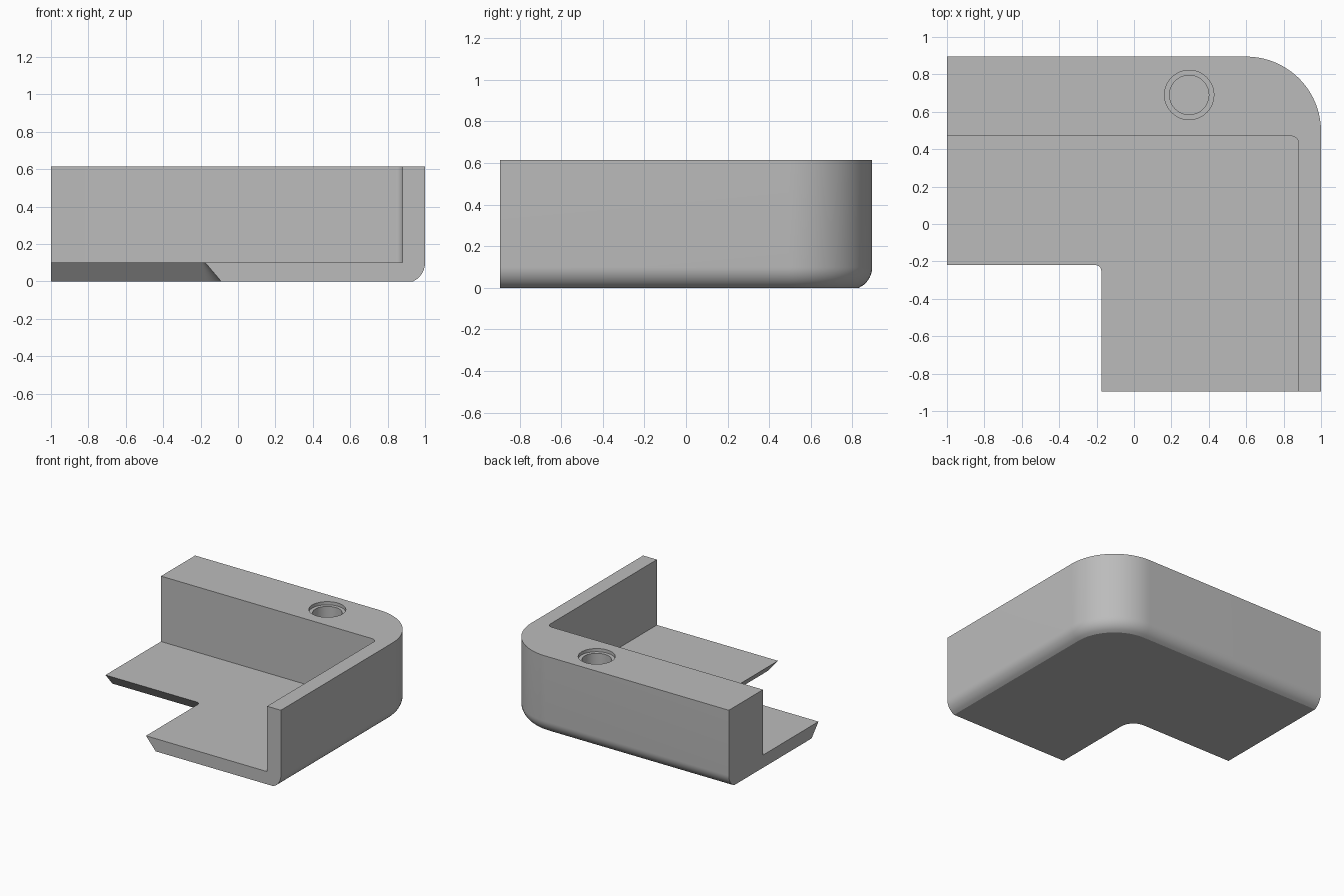
import bpy
import bmesh
from math import cos, sin, pi, sqrt, radians

if "Cube" in bpy.data.objects:
    bpy.data.objects.remove(bpy.data.objects["Cube"])

HEIGHT, FLOOR = 0.615, 0.1
LEFT, FRONT = -1.0, -0.895
STEPS = 20

grey = bpy.data.materials.new("plain grey")
grey.use_nodes = True
grey.diffuse_color = (0.5, 0.5, 0.5, 1)
grey.node_tree.nodes["Principled BSDF"].inputs["Base Color"].default_value = (0.5, 0.5, 0.5, 1)


def corner_path(x, y, r, z):
    """L-shaped line from the left end, round a corner, to the front end."""
    arc = [pi / 2 * (1 - i / STEPS) for i in range(STEPS + 1)]
    bend = [(x - r + r * cos(a), y - r + r * sin(a), z) for a in arc]
    return [(LEFT, y, z)] + bend + [(x, FRONT, z)]


def finish(name, bm):
    bmesh.ops.recalc_face_normals(bm, faces=bm.faces)
    mesh = bpy.data.meshes.new(name)
    bm.to_mesh(mesh)
    bm.free()
    mesh.materials.append(grey)
    obj = bpy.data.objects.new(name, mesh)
    bpy.context.collection.objects.link(obj)
    return obj


# Corner bracket: rows running along the L, one for each cross-section point
rows = []
round_r = 0.11
for i in range(9):
    z = FLOOR * (1 - cos(pi / 2 * (1 - i / 8)))  # closer rows near the floor line
    z = FLOOR * i / 8
    inset = round_r - sqrt(round_r ** 2 - (FLOOR - z) ** 2)
    rows.append(corner_path(1 - inset, 0.895 - inset, 0.4 - inset, z))
rows.append(corner_path(1, 0.895, 0.4, HEIGHT))
rows.append(corner_path(0.88, 0.47, 0.04, HEIGHT))
rows.append(corner_path(0.88, 0.47, 0.04, FLOOR))
rows.append(corner_path(-0.175, -0.22, 0.03, FLOOR))
rows.append(corner_path(-0.09, -0.135, 0.115, 0))

bm = bmesh.new()
grid = [[bm.verts.new(p) for p in row] for row in rows]
for a, b in zip(grid, grid[1:] + grid[:1]):
    for i in range(len(a) - 1):
        bm.faces.new((a[i], a[i + 1], b[i + 1], b[i]))
bm.faces.new([row[0] for row in grid])
bm.faces.new([row[-1] for row in grid])
bracket = finish("corner_bracket", bm)

# Stepped blind hole in the wide wall
bm = bmesh.new()
rings = []
for r, z in ((0.105, 0.2), (0.105, HEIGHT - 0.025), (0.132, HEIGHT - 0.025), (0.132, HEIGHT + 0.1)):
    rings.append([bm.verts.new((0.295 + r * cos(2 * pi * i / 48), 0.69 + r * sin(2 * pi * i / 48), z))
                  for i in range(48)])
for a, b in zip(rings, rings[1:]):
    for i in range(48):
        j = (i + 1) % 48
        bm.faces.new((a[i], a[j], b[j], b[i]))
bm.faces.new(rings[0])
bm.faces.new(rings[-1])
cutter = finish("hole_cutter", bm)
cutter.hide_render = True
cutter.hide_viewport = True

cut = bracket.modifiers.new("stepped hole", "BOOLEAN")
cut.operation = "DIFFERENCE"
cut.solver = "EXACT"
cut.object = cutter
bpy.context.view_layer.objects.active = bracket
bracket.select_set(True)
bpy.ops.object.modifier_apply(modifier=cut.name)
bpy.data.objects.remove(cutter)
bpy.ops.object.shade_smooth_by_angle(angle=radians(30))
